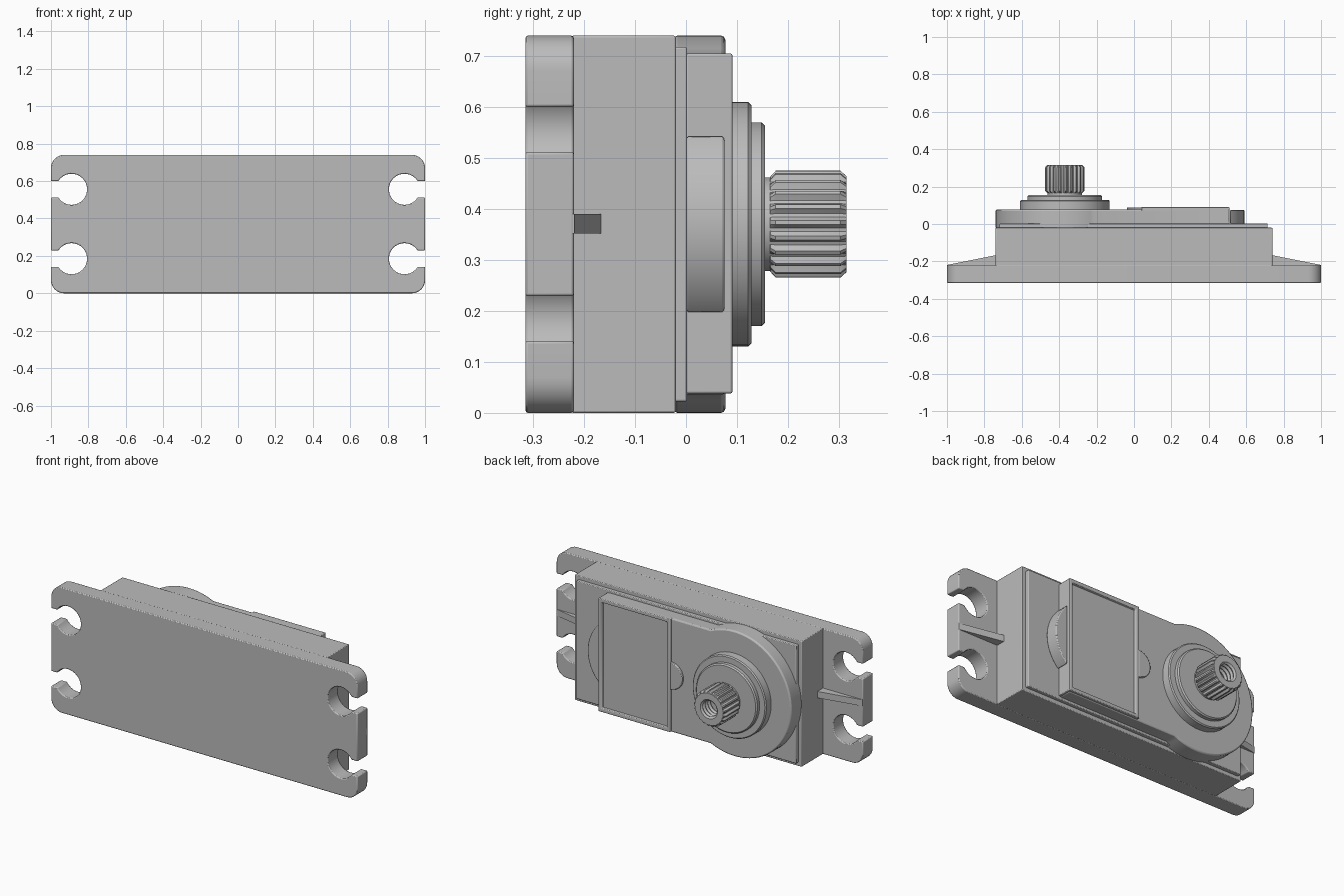
import bpy, bmesh, math

cube = bpy.data.objects.get("Cube")
if cube:
    bpy.data.objects.remove(cube)

ZC = 0.37      # mid height
SX = -0.37     # shaft axis in x

grey = bpy.data.materials.new("grey_plastic")
grey.use_nodes = True
colour = (0.5, 0.5, 0.5, 1)
grey.diffuse_color = colour
grey.node_tree.nodes["Principled BSDF"].inputs["Base Color"].default_value = colour


def finish(name, bm, bevel=0):
    bmesh.ops.recalc_face_normals(bm, faces=bm.faces[:])
    mesh = bpy.data.meshes.new(name)
    bm.to_mesh(mesh)
    bm.free()
    mesh.materials.append(grey)
    ob = bpy.data.objects.new(name, mesh)
    bpy.context.collection.objects.link(ob)
    if bevel:
        mod = ob.modifiers.new("soft_edges", "BEVEL")
        mod.width, mod.segments = bevel, 2
        mod.limit_method, mod.angle_limit = "ANGLE", math.radians(40)
    bpy.ops.object.select_all(action="DESELECT")
    bpy.context.view_layer.objects.active = ob
    ob.select_set(True)
    bpy.ops.object.shade_smooth_by_angle(angle=math.radians(30))
    return ob


def arc(cx, cz, r, a0, a1, n):
    angles = [math.radians(a0 + (a1 - a0) * i / n) for i in range(n + 1)]
    return [(cx + r * math.cos(a), cz + r * math.sin(a)) for a in angles]


def rect(x0, x1, z0, z1):
    return [(x0, z0), (x1, z0), (x1, z1), (x0, z1)]


def prism(name, outline, y0, y1, bevel=0, recess=None):
    """Extrude an x-z outline along y, with an optional recessed panel."""
    bm = bmesh.new()
    rings = [[bm.verts.new((x, y, z)) for x, z in outline] for y in (y0, y1)]
    bm.faces.new(rings[0])
    top = bm.faces.new(rings[1][::-1])
    n = len(outline)
    for i in range(n):
        j = (i + 1) % n
        bm.faces.new((rings[0][i], rings[0][j], rings[1][j], rings[1][i]))
    bmesh.ops.recalc_face_normals(bm, faces=bm.faces[:])
    if recess:
        bmesh.ops.inset_individual(bm, faces=[top], thickness=recess[0])
        bmesh.ops.inset_individual(bm, faces=[top], thickness=0.004, depth=-recess[1])
    return finish(name, bm, bevel)


def lathe(name, profile, n):
    """Rings of (radius, y, tooth depth) around the shaft axis."""
    bm = bmesh.new()
    rings = []
    for r, y, tooth in profile:
        ring = []
        for i in range(n):
            a = 2 * math.pi * i / n
            rr = r - (tooth if i % 4 > 1 else 0)
            ring.append(bm.verts.new((SX + rr * math.cos(a), y, ZC + rr * math.sin(a))))
        rings.append(ring)
    for low, high in zip(rings, rings[1:]):
        for i in range(n):
            j = (i + 1) % n
            bm.faces.new((low[i], low[j], high[j], high[i]))
    bm.faces.new(rings[0])
    bm.faces.new(rings[-1])
    return finish(name, bm)


# Mounting flange with rounded corners and four open keyholes
side = arc(0.93, 0.07, 0.07, -90, 0, 8)
for z in (0.185, 0.556):
    side += [(1, z - 0.044)] + arc(0.89, z, 0.083, -32, -328, 32) + [(1, z + 0.044)]
side += arc(0.93, 0.67, 0.07, 0, 90, 8)
prism("mounting_flange", side + [(-x, z) for x, z in reversed(side)], -0.315, -0.22, 0.005)

# Case body and the stepped lid seat
prism("case_body", rect(-0.74, 0.74, 0, 0.74), -0.225, -0.02, 0.004)
prism("lid_seat", rect(-0.72, 0.715, 0.022, 0.718), -0.03, 0.002, 0.004)

# Sloped ribs bracing the flange ends
for name, s in (("left_rib", 1), ("right_rib", -1)):
    bm = bmesh.new()
    ends = []
    for z in (0.352, 0.39):
        ends.append([bm.verts.new((s * x, y, z)) for x, y in
                     ((0.73, -0.23), (0.999, -0.23), (0.999, -0.219), (0.73, -0.165))])
    for e in ends:
        bm.faces.new(e)
    for i in range(4):
        j = (i + 1) % 4
        bm.faces.new((ends[0][i], ends[0][j], ends[1][j], ends[1][i]))
    finish(name, bm)

# Gearbox lid: round end around the shaft joined to a straight slab
prism("gearbox_lid", arc(SX, ZC, 0.37, 65, 295, 64) + [(0.5, 0.035), (0.5, 0.705)],
      -0.025, 0.077, 0.008)

# Raised panel frame, its small tab and the round side bulge
prism("panel_frame", rect(0.04, 0.51, 0.038, 0.705), 0, 0.091, 0.004, recess=(0.03, 0.016))
prism("panel_tab", arc(0.042, ZC, 0.08, 90, 270, 24), 0.06, 0.089, 0.004)
prism("side_bulge", arc(0.352, ZC, 0.238, -47, 47, 32), 0, 0.076, 0.006)

# Stepped bearing hub
lathe("bearing_hub", [(0.24, 0.06, 0), (0.24, 0.122, 0), (0.234, 0.128, 0), (0.2, 0.128, 0),
                      (0.2, 0.148, 0), (0.193, 0.155, 0), (0.09, 0.155, 0)], 72)

# Splined output shaft with a threaded bore
shaft = [(0.092, 0.15, 0), (0.092, 0.165, 0), (0.094, 0.166, 0.002), (0.105, 0.176, 0.012),
         (0.105, 0.303, 0.012), (0.094, 0.315, 0.002), (0.056, 0.315, 0)]
for k in range(8):
    shaft.append((0.046 if k % 2 == 0 else 0.054, 0.306 - 0.012 * k, 0))
lathe("splined_shaft", shaft, 84)
